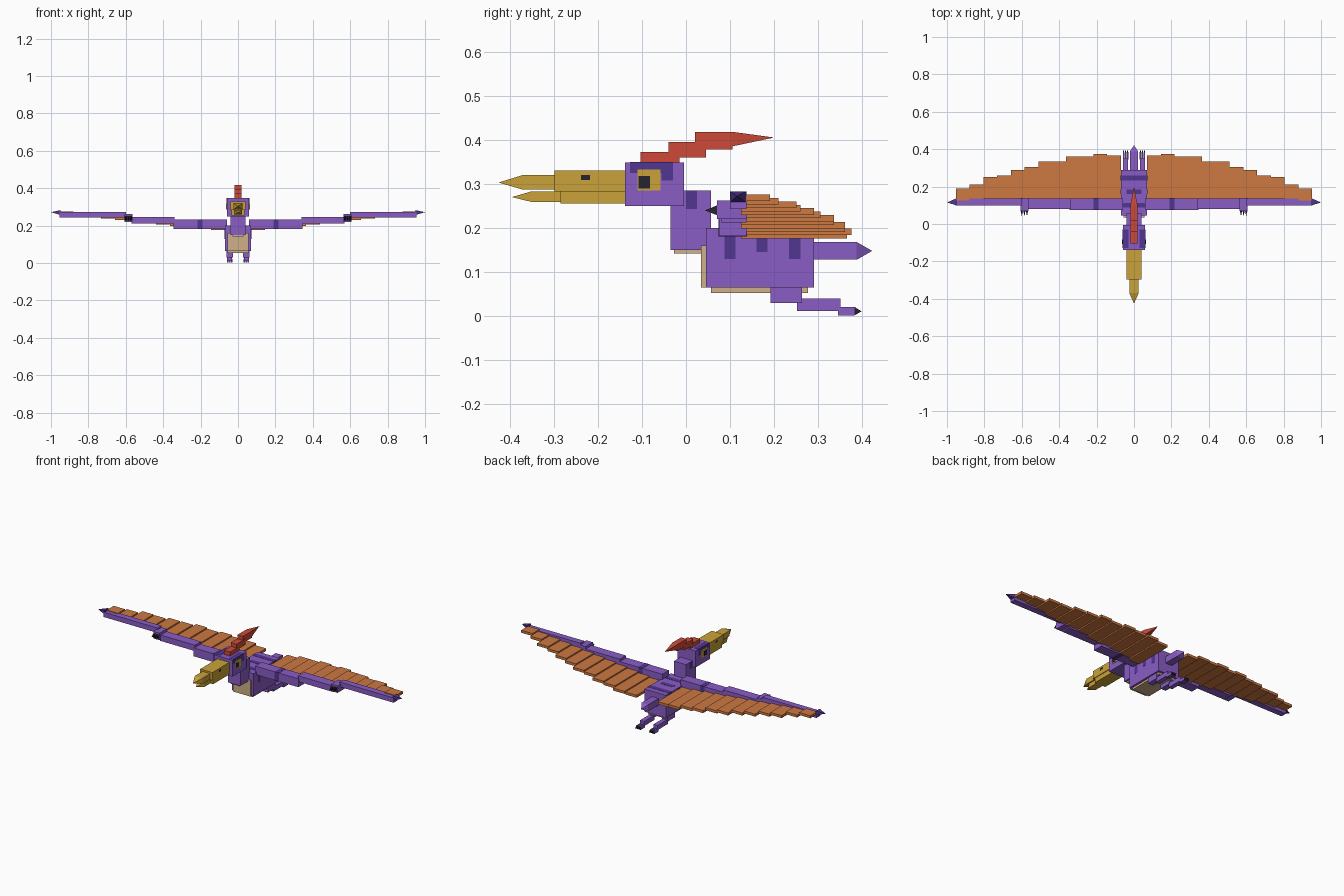
import bpy
import bmesh
from mathutils import Vector

default_cube = bpy.data.objects.get("Cube")
if default_cube:
    bpy.data.objects.remove(default_cube, do_unlink=True)


def make_material(name, red, green, blue):
    """Flat material from display values, converted to linear."""
    linear = [((c / 255 + 0.055) / 1.055) ** 2.4 for c in (red, green, blue)]
    mat = bpy.data.materials.new(name)
    mat.use_nodes = True
    mat.diffuse_color = (*linear, 1)
    shader = next(n for n in mat.node_tree.nodes if n.type == "BSDF_PRINCIPLED")
    shader.inputs["Base Color"].default_value = (*linear, 1)
    return mat


purple = make_material("purple", 138, 93, 198)
violet = make_material("dark violet", 82, 54, 145)
orange = make_material("feather orange", 205, 120, 65)
red = make_material("crest red", 205, 74, 56)
gold = make_material("beak gold", 202, 162, 56)
tan = make_material("belly tan", 205, 176, 136)
black = make_material("claw black", 38, 36, 46)


def add_mesh(name, mat, bm):
    bmesh.ops.recalc_face_normals(bm, faces=bm.faces)
    mesh = bpy.data.meshes.new(name)
    bm.to_mesh(mesh)
    bm.free()
    mesh.materials.append(mat)
    obj = bpy.data.objects.new(name, mesh)
    bpy.context.collection.objects.link(obj)
    return obj


def box(name, mat, xs, ys, zs):
    """Box spanning the given range on each axis."""
    bm = bmesh.new()
    bmesh.ops.create_cube(bm, size=1)
    for v in bm.verts:
        v.co = [span[0] + (span[1] - span[0]) * (c + 0.5)
                for span, c in zip((xs, ys, zs), v.co)]
    return add_mesh(name, mat, bm)


def spike(name, mat, xs, ys, zs, tip):
    """Pyramid: the axis with equal limits holds the base, tip is its apex."""
    spans = (xs, ys, zs)
    axis = next(i for i in range(3) if spans[i][0] == spans[i][1])
    a, b = [i for i in range(3) if i != axis]
    bm = bmesh.new()
    ring = []
    for i, j in ((0, 0), (1, 0), (1, 1), (0, 1)):
        co = [spans[axis][0]] * 3
        co[a], co[b] = spans[a][i], spans[b][j]
        ring.append(bm.verts.new(co))
    apex = bm.verts.new(Vector(tip))
    bm.faces.new(ring)
    for i in range(4):
        bm.faces.new((ring[i], ring[(i + 1) % 4], apex))
    return add_mesh(name, mat, bm)


def mid_box(name, mat, half, ys, zs):
    return box(name, mat, (-half, half), ys, zs)


def mid_spike(name, mat, half, y, zs, tip_y, tip_z):
    return spike(name, mat, (-half, half), (y, y), zs, (0, tip_y, tip_z))


# Body, belly and tail
mid_box("body", purple, 0.07, (0.045, 0.29), (0.065, 0.2))
mid_box("chest_plate", tan, 0.057, (0.034, 0.05), (0.065, 0.16))
mid_box("belly_plate", tan, 0.057, (0.057, 0.277), (0.053, 0.07))
mid_box("tail", purple, 0.022, (0.285, 0.387), (0.128, 0.168))
mid_spike("tail_tip", purple, 0.022, 0.387, (0.128, 0.168), 0.422, 0.148)

# Stripes over the back
for name, ys, low in (("front", (0.087, 0.112), 0.13),
                      ("middle", (0.16, 0.185), 0.145),
                      ("rear", (0.233, 0.26), 0.13)):
    half = 0.04 if name == "middle" else 0.071
    mid_box(name + "_back_stripe", violet, half, ys, (0.196, 0.201))
    for side in (-1, 1):
        box(name + "_flank_stripe", violet, (side * 0.066, side * 0.071), ys, (low, 0.2))

# Neck and head
mid_box("neck", purple, 0.04, (-0.035, 0.057), (0.15, 0.285))
mid_box("throat_plate", tan, 0.03, (-0.027, 0.036), (0.142, 0.152))
mid_box("head", purple, 0.06, (-0.138, -0.005), (0.25, 0.348))

# Beak
mid_box("upper_beak", gold, 0.04, (-0.298, -0.137), (0.283, 0.33))
mid_box("upper_beak_end", gold, 0.025, (-0.37, -0.297), (0.287, 0.32))
mid_spike("upper_beak_tip", gold, 0.025, -0.37, (0.287, 0.32), -0.425, 0.303)
mid_box("lower_beak", gold, 0.036, (-0.285, -0.137), (0.255, 0.283))
mid_box("lower_beak_end", gold, 0.022, (-0.35, -0.284), (0.259, 0.283))
mid_spike("lower_beak_tip", gold, 0.022, -0.35, (0.259, 0.283), -0.395, 0.27)

# Crest
mid_box("crest_front", red, 0.02, (-0.103, -0.015), (0.345, 0.372))
mid_box("crest_middle", red, 0.019, (-0.04, 0.045), (0.36, 0.395))
mid_box("crest_rear", red, 0.018, (0.02, 0.105), (0.378, 0.418))
mid_spike("crest_tip", red, 0.018, 0.105, (0.385, 0.418), 0.2, 0.405)

# Feather trailing edges, from the body outwards
feather_ends = (0.365, 0.375, 0.36, 0.36, 0.335, 0.335,
                0.305, 0.29, 0.26, 0.25, 0.21, 0.19)

for side, prefix in ((1, "left_"), (-1, "right_")):
    def part(name, mat, xs, ys, zs):
        return box(prefix + name, mat, (side * xs[0], side * xs[1]), ys, zs)

    def point(name, mat, xs, ys, zs, tip):
        return spike(prefix + name, mat, (side * xs[0], side * xs[1]), ys, zs,
                     (side * tip[0], tip[1], tip[2]))

    # Face and neck markings
    part("brow", violet, (0.03, 0.061), (-0.127, -0.03), (0.325, 0.349))
    part("brow_rear", violet, (0.057, 0.061), (-0.055, -0.03), (0.308, 0.33))
    part("eye", gold, (0.056, 0.062), (-0.11, -0.058), (0.285, 0.333))
    part("pupil", black, (0.057, 0.063), (-0.108, -0.082), (0.29, 0.318))
    part("nostril", black, (0.036, 0.041), (-0.238, -0.218), (0.309, 0.32))
    part("neck_stripe", violet, (0.036, 0.041), (0, 0.025), (0.243, 0.285))

    # Leg with three clawed toes
    part("thigh", purple, (0.027, 0.062), (0.192, 0.263), (0.03, 0.07))
    part("shin", purple, (0.031, 0.058), (0.252, 0.35), (0.012, 0.04))
    for x in (0.034, 0.045, 0.056):
        part("toe", purple, (x - 0.004, x + 0.004), (0.345, 0.382), (0.002, 0.021))
        point("toe_claw", black, (x - 0.004, x + 0.004), (0.382, 0.382),
              (0.002, 0.021), (x, 0.398, 0.011))

    # Wing arm in three rising segments
    part("upper_arm", purple, (0.06, 0.345), (0.075, 0.137), (0.182, 0.232))
    part("arm_band", violet, (0.19, 0.217), (0.074, 0.138), (0.181, 0.233))
    part("forearm", purple, (0.34, 0.57), (0.08, 0.137), (0.212, 0.247))
    part("wrist", purple, (0.565, 0.607), (0.07, 0.138), (0.22, 0.262))
    for x in (0.572, 0.586, 0.6):
        point("wing_claw", black, (x - 0.006, x + 0.006), (0.07, 0.07),
              (0.229, 0.251), (x, 0.043, 0.24))
    part("hand", purple, (0.6, 0.955), (0.1, 0.137), (0.243, 0.272))
    point("wing_tip", violet, (0.95, 0.95), (0.1, 0.137), (0.258, 0.283),
          (1, 0.115, 0.272))

    # Overlapping stepped feathers
    width = 0.0735
    for i, end in enumerate(feather_ends):
        x = 0.07 + i * width
        z = 0.176 + 0.0077 * i
        part("feather", orange, (x, x + width), (0.125, end), (z, z + 0.015))
